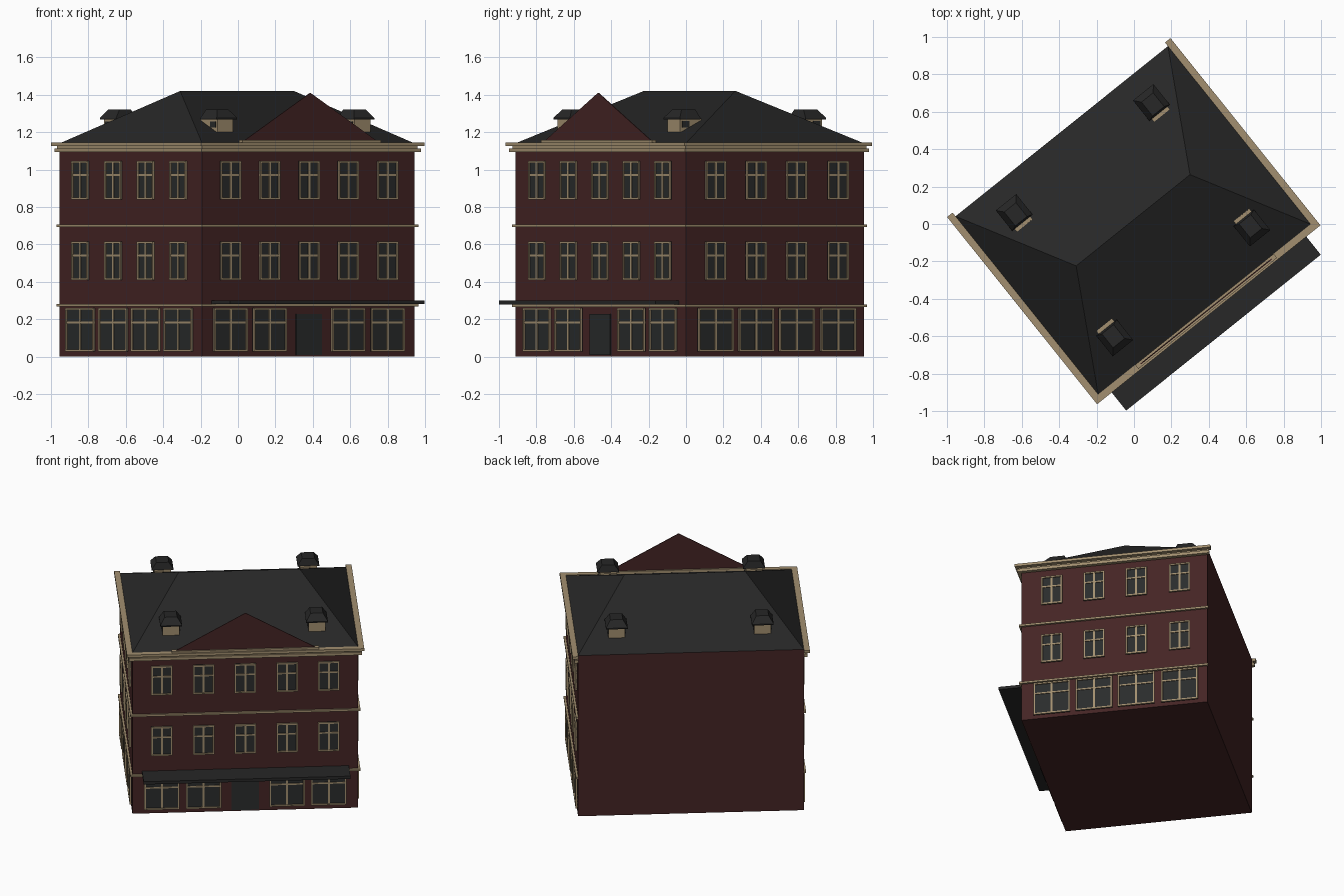
import bpy, bmesh, math

if "Cube" in bpy.data.objects:
    bpy.data.objects.remove(bpy.data.objects["Cube"], do_unlink=True)

HX, HY, EAVE, RIDGE = 0.7275, 0.61, 1.14, 1.42
TURN, CENTRE = math.radians(38.7), (-0.005, 0.02, 0)


def material(name, r, g, b):
    m = bpy.data.materials.new(name)
    m.use_nodes = True
    m.diffuse_color = (r, g, b, 1)
    bsdf = m.node_tree.nodes["Principled BSDF"]
    bsdf.inputs["Base Color"].default_value = (r, g, b, 1)
    bsdf.inputs["Roughness"].default_value = 0.9
    return m


BRICK = material("dark red brick", 0.058, 0.018, 0.018)
STONE = material("cream stone", 0.36, 0.275, 0.16)
SLATE = material("black slate", 0.02, 0.02, 0.02)
GLASS = material("dark glass", 0.023, 0.025, 0.025)


def finish(name, bm, mat):
    bmesh.ops.recalc_face_normals(bm, faces=bm.faces)
    mesh = bpy.data.meshes.new(name)
    bm.to_mesh(mesh)
    bm.free()
    mesh.materials.append(mat)
    obj = bpy.data.objects.new(name, mesh)
    obj.location = CENTRE
    obj.rotation_euler.z = TURN
    bpy.context.collection.objects.link(obj)
    return obj


def hull(bm, points):
    verts = [bm.verts.new(p) for p in points]
    bmesh.ops.convex_hull(bm, input=verts)


def box(bm, x0, x1, y0, y1, z0, z1):
    hull(bm, [(x, y, z) for x in (x0, x1) for y in (y0, y1) for z in (z0, z1)])


# Box on a facade: s runs along the wall, d is how far it stands out
def wall_box(bm, side, s0, s1, z0, z1, d):
    if side == "front":
        box(bm, s0, s1, -HY - d, -HY + 0.005, z0, z1)
    else:
        k = 1 if side == "right" else -1
        box(bm, k * (HX - 0.005), k * (HX + d), s0, s1, z0, z1)


# Walls
bm = bmesh.new()
box(bm, -HX, HX, -HY, HY, 0, EAVE)
finish("walls", bm, BRICK)

# Hipped roof
bm = bmesh.new()
hull(bm, [(x, y, EAVE) for x in (-HX, HX) for y in (-HY, HY)]
     + [(-0.39, 0, RIDGE), (0.39, 0, RIDGE)])
finish("roof", bm, SLATE)


# String courses and cornices on the three decorated sides
def course(name, z0, z1, off, back):
    bm = bmesh.new()
    box(bm, -HX - off, HX + off, -HY - off, -HY, z0, z1)
    for k in (-1, 1):
        box(bm, k * HX, k * (HX + off), -HY, HY + back, z0, z1)
    finish(name, bm, STONE)


course("lower_string_course", 0.267, 0.28, 0.014, 0.008)
course("upper_string_course", 0.692, 0.706, 0.014, 0.008)
course("lower_cornice", 1.093, 1.113, 0.024, 0.015)
course("cornice_neck", 1.113, 1.126, 0.012, 0.008)
course("top_cornice", 1.126, 1.144, 0.0375, 0.025)

# Gable over the front
bm = bmesh.new()
hull(bm, [(x, y, z) for y in (-HY - 0.018, -HY - 0.012)
          for x, z in ((-0.47, 1.145), (0.47, 1.145), (0, 1.41))])
finish("front_gable", bm, BRICK)
bm = bmesh.new()
box(bm, -0.475, 0.475, -HY - 0.028, -HY, 1.142, 1.157)
finish("gable_sill", bm, STONE)

# Awning and door
bm = bmesh.new()
box(bm, -0.665, 0.668, -0.771, -HY, 0.28, 0.3)
finish("awning", bm, SLATE)
bm = bmesh.new()
wall_box(bm, "front", -0.088, 0.088, 0.008, 0.228, 0.006)
finish("door", bm, GLASS)


# Windows: a pane, a border, a mullion and a transom
def window(panes, frames, side, s, w, z0, z1, transom):
    a, b, t = s - w / 2, s + w / 2, 0.01
    wall_box(panes, side, a, b, z0, z1, 0.004)
    for s0 in (a, b - t):
        wall_box(frames, side, s0, s0 + t, z0, z1, 0.012)
    for low in (z0, z1 - t):
        wall_box(frames, side, a, b, low, low + t, 0.012)
    wall_box(frames, side, s - 0.006, s + 0.006, z0, z1, 0.009)
    wall_box(frames, side, a, b, transom - 0.005, transom + 0.005, 0.009)


BAYS = {"front": (-0.538, -0.269, 0, 0.269, 0.538),
        "left": (-0.41, -0.133, 0.144, 0.428),
        "right": (-0.41, -0.133, 0.144, 0.428)}
for side, bays in BAYS.items():
    panes, frames = bmesh.new(), bmesh.new()
    for s in bays:
        for sill in (0.41, 0.84):
            window(panes, frames, side, s, 0.138, sill, sill + 0.205, sill + 0.13)
        if side != "front":
            window(panes, frames, side, s, 0.24, 0.028, 0.26, 0.183)
        elif s:
            window(panes, frames, side, s, 0.228, 0.028, 0.26, 0.183)
    finish(side + "_window_panes", panes, GLASS)
    finish(side + "_window_frames", frames, STONE)

# Dormers, two on each long slope
for sx in (-1, 1):
    for sy in (-1, 1):
        cx = sx * 0.47
        tag = ("left" if sx < 0 else "right") + ("_front" if sy < 0 else "_back")
        bm = bmesh.new()
        box(bm, cx - 0.054, cx + 0.054, sy * 0.34, sy * 0.485, 1.2, 1.272)
        finish(tag + "_dormer", bm, STONE)
        bm = bmesh.new()
        for k in (-1, 1):
            box(bm, cx + k * 0.05, cx + k * 0.057, sy * 0.425, sy * 0.472, 1.224, 1.258)
        finish(tag + "_dormer_panes", bm, GLASS)
        bm = bmesh.new()
        hull(bm, [(cx + k * w, sy * y, z) for k in (-1, 1) for w, y, z in (
            (0.07, 0.5, 1.268), (0.07, 0.36, 1.268), (0.07, 0.5, 1.276),
            (0.07, 0.36, 1.276), (0.04, 0.465, 1.32), (0.04, 0.37, 1.32))])
        finish(tag + "_dormer_roof", bm, SLATE)
